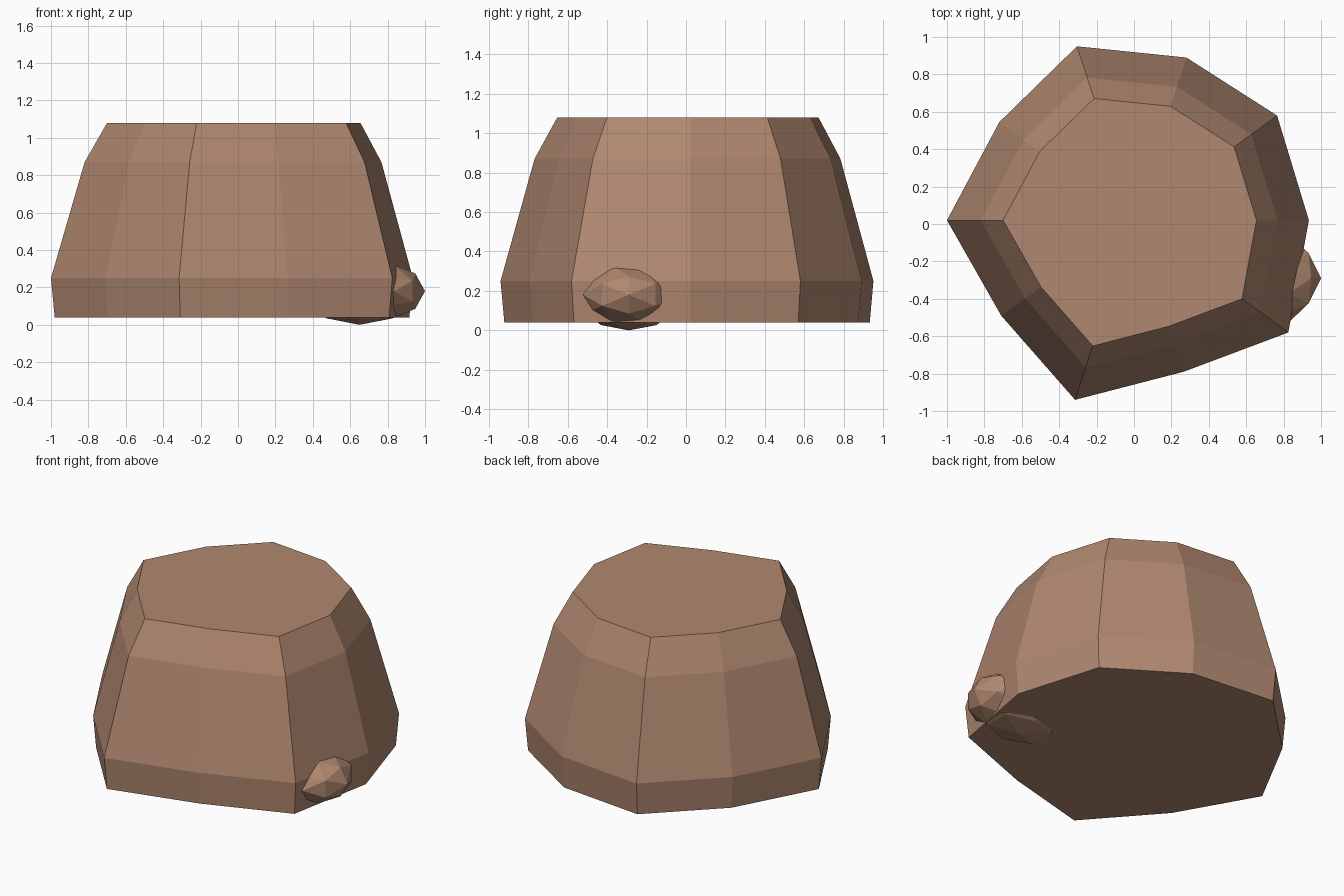
import bpy, bmesh, math
from mathutils import Matrix

if "Cube" in bpy.data.objects:
    bpy.data.objects.remove(bpy.data.objects["Cube"])

brown = bpy.data.materials.new("earth_brown")
brown.diffuse_color = (0.434, 0.246, 0.162, 1)
brown.use_nodes = True
brown.node_tree.nodes["Principled BSDF"].inputs["Base Color"].default_value = brown.diffuse_color


def finish(bm, name):
    bmesh.ops.recalc_face_normals(bm, faces=bm.faces)
    mesh = bpy.data.meshes.new(name)
    bm.to_mesh(mesh)
    bm.free()
    mesh.materials.append(brown)
    obj = bpy.data.objects.new(name, mesh)
    bpy.context.collection.objects.link(obj)
    return obj


# Mound body: one irregular ten-sided outline, scaled and stacked
outline = [(-1, .02), (-.71, -.49), (-.315, -.94), (.265, -.79), (.825, -.58),
           (.935, .02), (.765, .58), (.28, .89), (-.305, .95), (-.72, .545)]
levels = [(.04, .98), (.25, 1), (.87, .82), (1.08, .70)]   # height, scale
cy = .02

bm = bmesh.new()
rings = [[bm.verts.new((x * s, cy + (y - cy) * s, z)) for x, y in outline]
         for z, s in levels]
n = len(outline)
for low, high in zip(rings, rings[1:]):
    for i in range(n):
        j = (i + 1) % n
        bm.faces.new((low[i], low[j], high[j], high[i]))
bm.faces.new(rings[0][::-1])
bm.faces.new(rings[-1])
finish(bm, "mound_body")

# Stone: squashed icosphere half buried in the lower right front
bm = bmesh.new()
bmesh.ops.create_icosphere(bm, subdivisions=2, radius=1)
place = (Matrix.Translation((.65, -.29, .18))
         @ Matrix.Diagonal((.35, .27, .18, 1))
         @ Matrix.Rotation(math.radians(58.28), 4, 'Y'))
bmesh.ops.transform(bm, matrix=place, verts=bm.verts)
finish(bm, "buried_stone")
